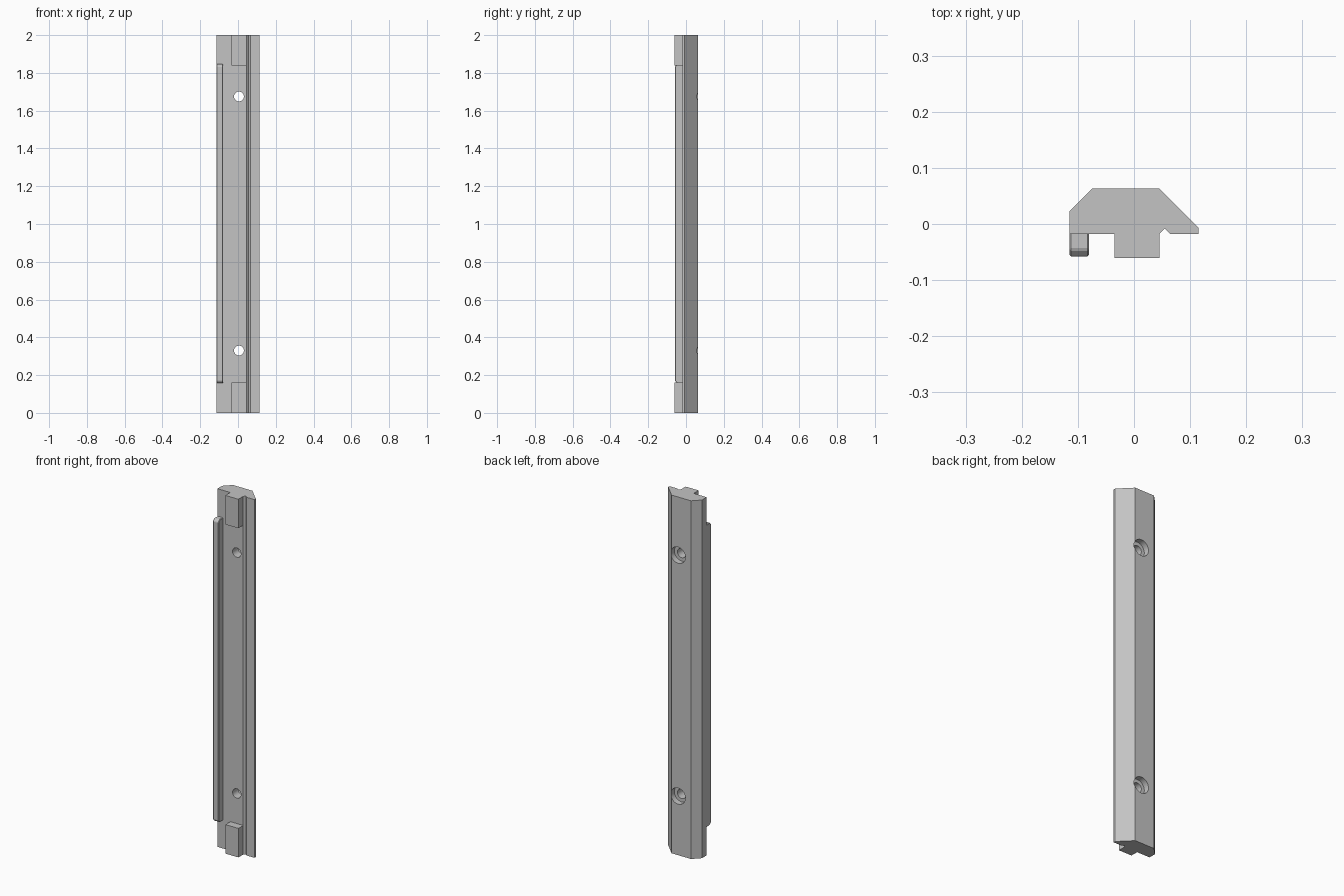
import bpy, bmesh, math
from mathutils import Vector

cube = bpy.data.objects.get("Cube")
if cube:
    bpy.data.objects.remove(cube, do_unlink=True)

HEIGHT = 2.0
SEAT = -0.018      # plane of the recessed front face
FRONT = -0.061
BACK = 0.063

grey = bpy.data.materials.new("plain grey")
grey.use_nodes = True
grey.diffuse_color = (0.55, 0.55, 0.55, 1)
grey.node_tree.nodes["Principled BSDF"].inputs["Base Color"].default_value = grey.diffuse_color


def prism(name, points, offset, bevel=0.0):
    """Extrude a closed outline; bevel only edges that leave the seat plane."""
    bm = bmesh.new()
    face = bm.faces.new([bm.verts.new(p) for p in points])
    new = bmesh.ops.extrude_face_region(bm, geom=[face])["geom"]
    bmesh.ops.translate(bm, vec=Vector(offset),
                        verts=[v for v in new if isinstance(v, bmesh.types.BMVert)])
    bmesh.ops.recalc_face_normals(bm, faces=bm.faces)
    if bevel:
        edges = [e for e in bm.edges if min(v.co.y for v in e.verts) < SEAT - 0.005]
        bmesh.ops.bevel(bm, geom=edges, offset=bevel, segments=1, affect='EDGES')
    mesh = bpy.data.meshes.new(name)
    bm.to_mesh(mesh)
    bm.free()
    mesh.materials.append(grey)
    obj = bpy.data.objects.new(name, mesh)
    bpy.context.collection.objects.link(obj)
    return obj


def drill(target, radius, y0, y1, z):
    """Cut a round hole along y."""
    bpy.ops.mesh.primitive_cylinder_add(
        vertices=48, radius=radius, depth=y1 - y0,
        location=(0.005, (y0 + y1) / 2, z), rotation=(math.pi / 2, 0, 0))
    cutter = bpy.context.object
    cutter.hide_render = True
    cutter.data.materials.append(grey)
    mod = target.modifiers.new("hole", 'BOOLEAN')
    mod.operation, mod.solver, mod.object = 'DIFFERENCE', 'EXACT', cutter
    bpy.context.view_layer.objects.active = target
    bpy.ops.object.modifier_apply(modifier=mod.name)
    bpy.data.objects.remove(cutter, do_unlink=True)


# Main bar: chamfered back, small V groove in the front
outline = [(-0.115, SEAT), (-0.115, 0.023), (-0.075, BACK), (0.045, BACK),
           (0.115, -0.007), (0.115, SEAT), (0.065, SEAT), (0.055, -0.008),
           (0.045, SEAT)]
bar = prism("main_bar", [(x, y, 0) for x, y in outline], (0, 0, HEIGHT))

# Screw holes with counterbores from the back
for z in (0.33, 1.675):
    drill(bar, 0.026, -0.1, 0.1, z)
    drill(bar, 0.045, BACK - 0.032, 0.1, z)

bpy.ops.object.select_all(action='DESELECT')
bar.select_set(True)
bpy.context.view_layer.objects.active = bar
bpy.ops.object.shade_smooth_by_angle(angle=math.radians(25))

# Locating blocks at both ends of the front
for name, z in (("lower_end_block", 0), ("upper_end_block", HEIGHT - 0.162)):
    prism(name, [(-0.035, SEAT, z), (-0.035, FRONT, z), (0.045, FRONT, z),
                 (0.045, SEAT, z)], (0, 0, 0.162))

# Side rail with chamfered ends and lightly bevelled edges
low, high, nose = 0.157, 1.847, -0.058
prism("side_rail", [(-0.115, y, z) for y, z in (
    (SEAT, low), (-0.046, low), (nose, low + 0.012),
    (nose, high - 0.012), (-0.046, high), (SEAT, high))],
    (0.035, 0, 0), bevel=0.003)
